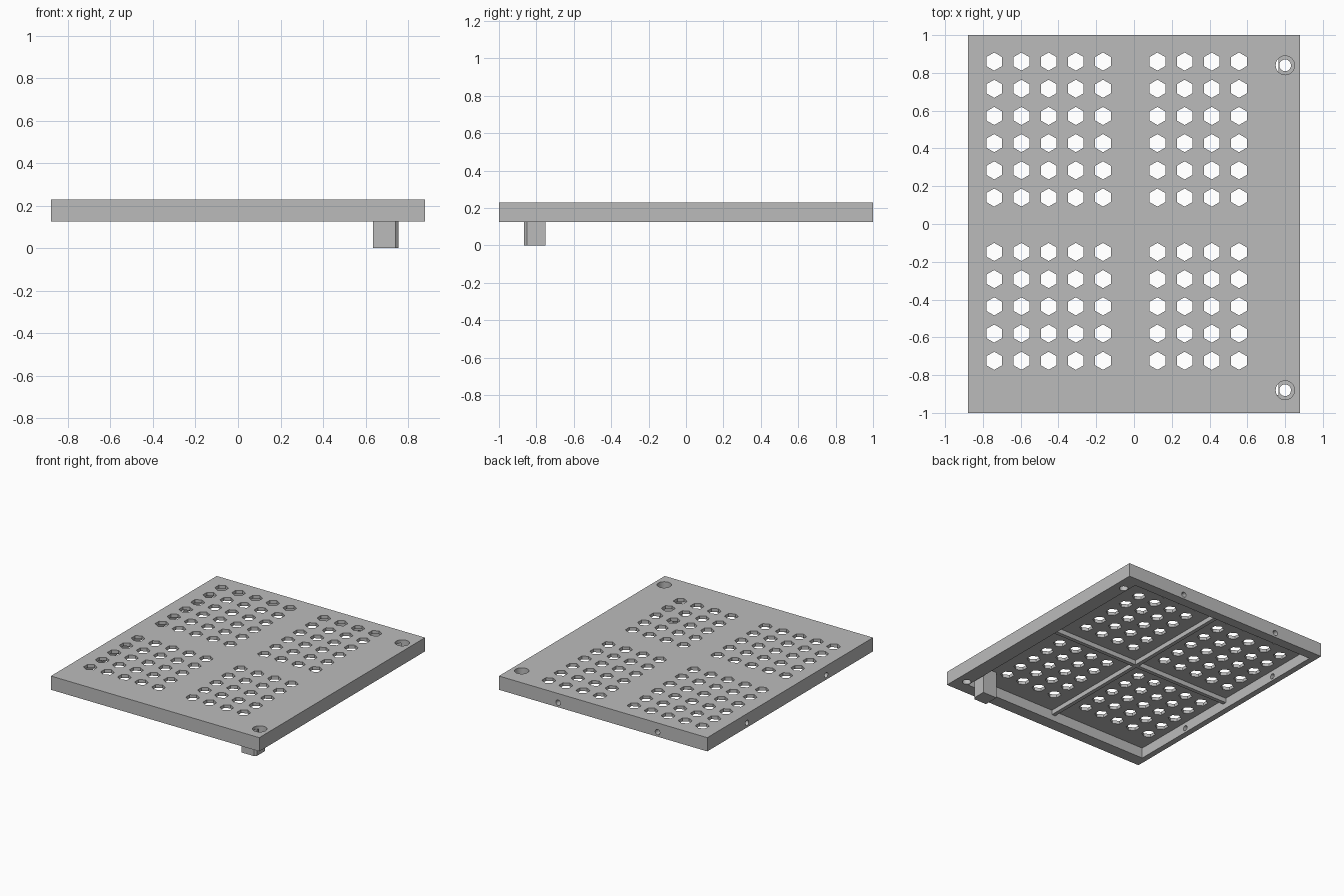
import bpy, bmesh, math
from mathutils import Matrix, Vector

cube = bpy.data.objects.get("Cube")
if cube:
    bpy.data.objects.remove(cube, do_unlink=True)

grey = bpy.data.materials.new("plain_grey")
grey.use_nodes = True
grey.diffuse_color = (0.5, 0.5, 0.5, 1)
grey.node_tree.nodes["Principled BSDF"].inputs["Base Color"].default_value = (0.5, 0.5, 0.5, 1)

BOTTOM, FLOOR, TOP = 0.125, 0.205, 0.23
PITCH = 0.144


def add_box(bm, low, high):
    low, high = Vector(low), Vector(high)
    size = high - low
    bmesh.ops.create_cube(bm, size=1, matrix=Matrix.Translation((low + high) / 2)
                          @ Matrix.Diagonal((*size, 1)))


def add_prism(bm, centre, radius, depth, sides, rotation=Matrix()):
    bmesh.ops.create_cone(bm, cap_ends=True, segments=sides, radius1=radius, radius2=radius,
                          depth=depth, matrix=Matrix.Translation(centre) @ rotation)


def make_object(name, bm):
    bmesh.ops.recalc_face_normals(bm, faces=bm.faces)
    mesh = bpy.data.meshes.new(name)
    bm.to_mesh(mesh)
    bm.free()
    mesh.materials.append(grey)
    obj = bpy.data.objects.new(name, mesh)
    bpy.context.collection.objects.link(obj)
    return obj


def carve(obj, bm):
    """Subtract the shapes in bm from obj."""
    cutter = make_object("cutter", bm)
    cutter.hide_render = True
    mod = obj.modifiers.new("carve", "BOOLEAN")
    mod.operation, mod.solver, mod.object = "DIFFERENCE", "EXACT", cutter
    graph = bpy.context.evaluated_depsgraph_get()
    mesh = bpy.data.meshes.new_from_object(obj.evaluated_get(graph))
    obj.modifiers.clear()
    obj.data = mesh
    bpy.data.objects.remove(cutter, do_unlink=True)


# Cover plate
bm = bmesh.new()
add_box(bm, (-0.88, -1, BOTTOM), (0.88, 1, TOP))
plate = make_object("cover_plate", bm)

# Recess underneath
left, right, front, back = -0.835, 0.765, -0.905, 0.925
bm = bmesh.new()
add_box(bm, (left, front, 0), (right, back, FLOOR))
carve(plate, bm)

# Hexagonal vent grid, with one column and one row left out for the ribs
bm = bmesh.new()
for col in range(10):
    for row in range(12):
        if col != 5 and row != 6:
            add_prism(bm, (-0.74 + PITCH * col, 0.86 - PITCH * row, TOP), 0.048, 0.2, 6)
# Screw holes
screws = [(0.8, 0.84), (0.8, -0.88)]
for x, y in screws:
    add_prism(bm, (x, y, TOP), 0.031, 0.4, 32)
# Small side holes in the back and one side wall
for x in (0.38, -0.46):
    add_prism(bm, (x, 1, 0.16), 0.02, 0.3, 24, Matrix.Rotation(math.pi / 2, 4, "X"))
for y in (0.52, -0.435):
    add_prism(bm, (-0.88, y, 0.16), 0.02, 0.2, 24, Matrix.Rotation(math.pi / 2, 4, "Y"))
carve(plate, bm)

# Counterbores for the screw heads
bm = bmesh.new()
for x, y in screws:
    add_prism(bm, (x, y, TOP), 0.05, 0.1, 32)
carve(plate, bm)

# Crossed stiffening ribs
for name, low, high in (
        ("long_rib", (-0.035, front, 0.17), (-0.005, back, FLOOR)),
        ("cross_rib", (left, -0.019, 0.17), (right, 0.011, FLOOR))):
    bm = bmesh.new()
    add_box(bm, low, high)
    make_object(name, bm)

# Locating peg with one clipped corner
bm = bmesh.new()
outline = [(0.635, -0.865), (0.74, -0.865), (0.755, -0.85), (0.755, -0.75), (0.635, -0.75)]
face = bm.faces.new([bm.verts.new((x, y, 0)) for x, y in outline])
sweep = bmesh.ops.extrude_face_region(bm, geom=[face])
bmesh.ops.translate(bm, vec=(0, 0, FLOOR),
                    verts=[v for v in sweep["geom"] if isinstance(v, bmesh.types.BMVert)])
make_object("locating_peg", bm)

# Smooth the round holes only
for obj in bpy.context.selected_objects:
    obj.select_set(False)
plate.select_set(True)
bpy.context.view_layer.objects.active = plate
bpy.ops.object.shade_smooth_by_angle(angle=math.radians(30))
